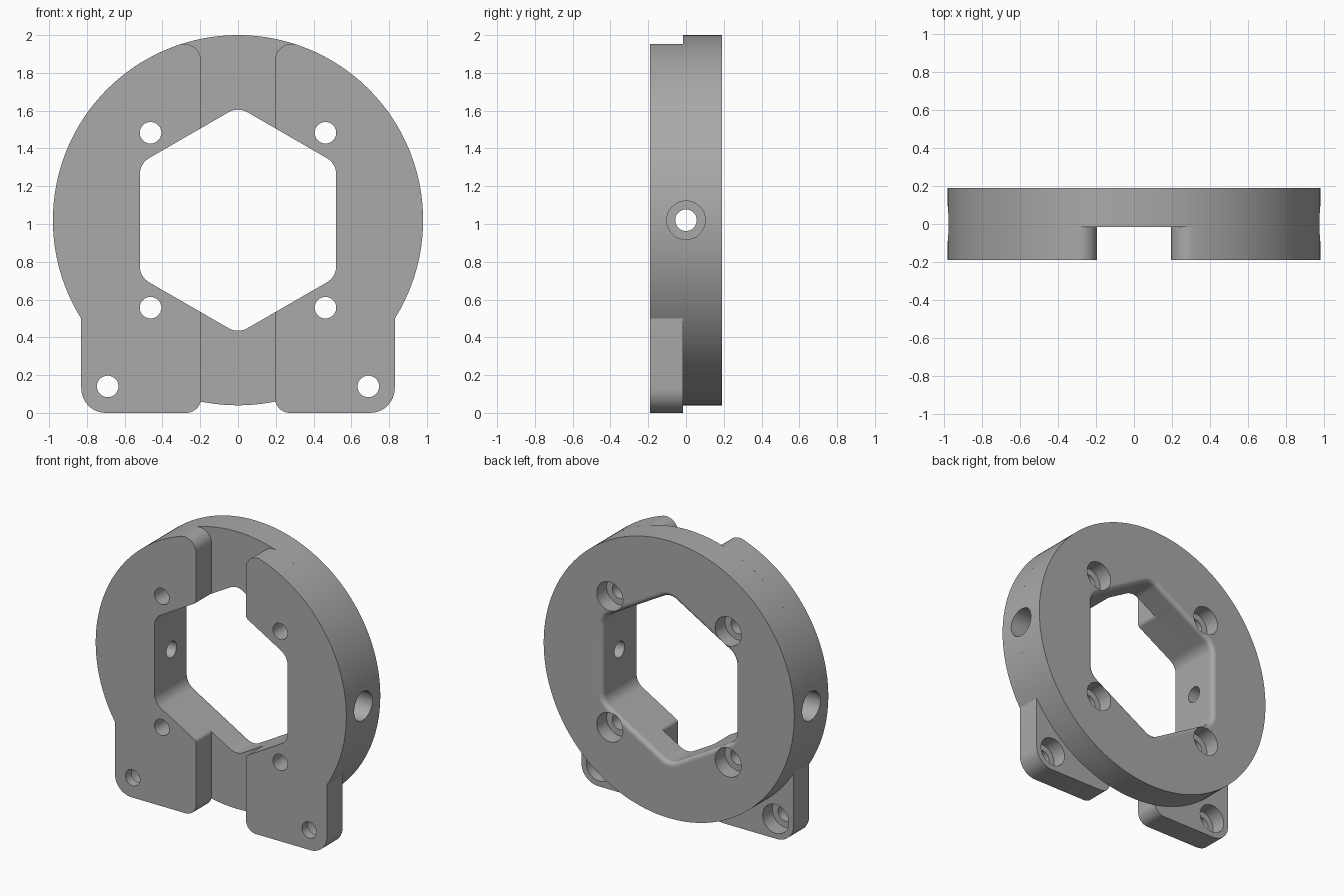
import bpy, bmesh
from math import sin, cos, tan, pi, atan2, sqrt, degrees, radians
from mathutils import Vector

if "Cube" in bpy.data.objects:
    bpy.data.objects.remove(bpy.data.objects["Cube"])

# Main dimensions
CZ, R = 1.02, 0.98                    # ring centre height and radius
FRONT, STEP, BACK = -0.19, -0.0165, 0.19
APO = 0.52                            # half width of the hexagonal opening
SLOT = 0.195                          # half width of the front channel
FOOT = 0.83                           # half width across the feet
HOLE, BORE = 0.057, 0.102

grey = bpy.data.materials.new("grey metal")
grey.use_nodes = True
grey.diffuse_color = (0.4, 0.4, 0.4, 1)
grey.node_tree.nodes["Principled BSDF"].inputs["Base Color"].default_value = (0.4, 0.4, 0.4, 1)


def loft(name, loops):
    """Closed solid through a list of equal-length loops, capped at both ends."""
    bm = bmesh.new()
    rings = [[bm.verts.new(p) for p in loop] for loop in loops]
    n = len(rings[0])
    for a, b in zip(rings, rings[1:]):
        for i in range(n):
            j = (i + 1) % n
            bm.faces.new((a[i], a[j], b[j], b[i]))
    bm.faces.new(rings[0])
    bm.faces.new(rings[-1])
    bmesh.ops.recalc_face_normals(bm, faces=bm.faces)
    mesh = bpy.data.meshes.new(name)
    bm.to_mesh(mesh)
    bm.free()
    mesh.materials.append(grey)
    obj = bpy.data.objects.new(name, mesh)
    bpy.context.collection.objects.link(obj)
    return obj


def rounded(corners, n=10):
    """Outline from (x, z, radius) corners, each replaced by an arc."""
    out = []
    for i, (x, z, r) in enumerate(corners):
        p = Vector((x, z))
        if r == 0:
            out.append(p)
            continue
        d1 = (Vector(corners[i - 1][:2]) - p).normalized()
        d2 = (Vector(corners[(i + 1) % len(corners)][:2]) - p).normalized()
        half = d1.angle(d2) / 2
        c = p + (d1 + d2).normalized() * (r / sin(half))
        u = p + d1 * (r / tan(half)) - c
        v = p + d2 * (r / tan(half)) - c
        w = u.angle(v)
        for k in range(n + 1):
            t = k / n
            out.append(c + (u * sin((1 - t) * w) + v * sin(t * w)) / sin(w))
    return out


def at_y(outline, y, side=1):
    return [(side * p[0], y, p[1]) for p in outline]


def circle(r, n, x=0, z=CZ):
    return [(x + r * cos(2 * pi * k / n), z + r * sin(2 * pi * k / n)) for k in range(n)]


def hexagon(grow):
    """Rounded hexagon with a point at the top, offset outward by grow."""
    rad = (APO + grow) / cos(pi / 6)
    return rounded([(rad * sin(k * pi / 3), CZ + rad * cos(k * pi / 3), 0.1 + grow)
                    for k in range(6)])


def finish(obj, cutters):
    for c in cutters:
        m = obj.modifiers.new("cut", 'BOOLEAN')
        m.operation, m.solver, m.object = 'DIFFERENCE', 'EXACT', c
    bpy.ops.object.select_all(action='DESELECT')
    obj.select_set(True)
    bpy.context.view_layer.objects.active = obj
    for m in list(obj.modifiers):
        bpy.ops.object.modifier_apply(modifier=m.name)
    bpy.ops.object.shade_smooth_by_angle(angle=radians(10))


# Hexagonal opening cutter, flared to round the back edge
F = 0.03
sections = [(-0.3, 0)]
for k in range(5):
    a = k * pi / 8
    sections.append((BACK - F + F * sin(a), F * (1 - cos(a))))
sections.append((BACK + 0.1, F))
hex_cutter = loft("hex_cutter", [at_y(hexagon(g), y) for y, g in sections])


# Counterbored screw holes running front to back
def screw_cutter(x, z, step, end):
    steps = [(-0.3, HOLE), (step, HOLE), (step, BORE), (end, BORE)]
    return loft("screw_cutter", [at_y(circle(r, 48, x, z), y) for y, r in steps])


ring_holes = {s: [screw_cutter(s * 0.463, CZ + dz, 0.08, 0.3) for dz in (-0.463, 0.463)]
              for s in (-1, 1)}
foot_holes = {s: screw_cutter(s * 0.69, 0.14, -0.125, 0.1) for s in (-1, 1)}

# Counterbored cross holes through the sides
side_holes = {}
for s in (-1, 1):
    steps = [(0.4, HOLE), (0.78, HOLE), (0.78, BORE), (1.2, BORE)]
    side_holes[s] = loft("side_cutter", [[(s * x, y, z) for y, z in circle(r, 48)]
                                         for x, r in steps])

# Round back plate
plate = loft("back_plate", [at_y(circle(R, 160), y) for y in (STEP, BACK)])
finish(plate, [hex_cutter, *ring_holes[-1], *ring_holes[1], *side_holes.values()])

# Front cheeks with feet: foot, outer arc, rounded top corner, hexagon side
TOP_R = 0.09
cx = SLOT + TOP_R
cz = sqrt((R - TOP_R) ** 2 - cx ** 2)
a0 = atan2(-sqrt(R * R - FOOT * FOOT), FOOT)
a1 = atan2(cz, cx)
corners = [(SLOT, 0, 0.08), (FOOT, 0, 0.13)]
for k in range(61):
    a = a0 + (a1 - a0) * k / 60
    corners.append((R * cos(a), CZ + R * sin(a), 0))
for k in range(1, 13):
    a = a1 + (pi - a1) * k / 12
    corners.append((cx + TOP_R * cos(a), CZ + cz + TOP_R * sin(a), 0))
edge = (2 * APO - SLOT) * tan(pi / 6)
corner = APO * tan(pi / 6)
corners += [(SLOT, CZ + edge, 0.03), (APO, CZ + corner, 0.1),
            (APO, CZ - corner, 0.1), (SLOT, CZ - edge, 0.03)]
outline = rounded(corners)

for s, name in ((1, "left_cheek"), (-1, "right_cheek")):
    cheek = loft(name, [at_y(outline, y, s) for y in (FRONT, STEP)])
    finish(cheek, [*ring_holes[s], foot_holes[s], side_holes[s]])

# Remove the cutters
for c in [hex_cutter, *ring_holes[-1], *ring_holes[1],
          *foot_holes.values(), *side_holes.values()]:
    bpy.data.objects.remove(c)
